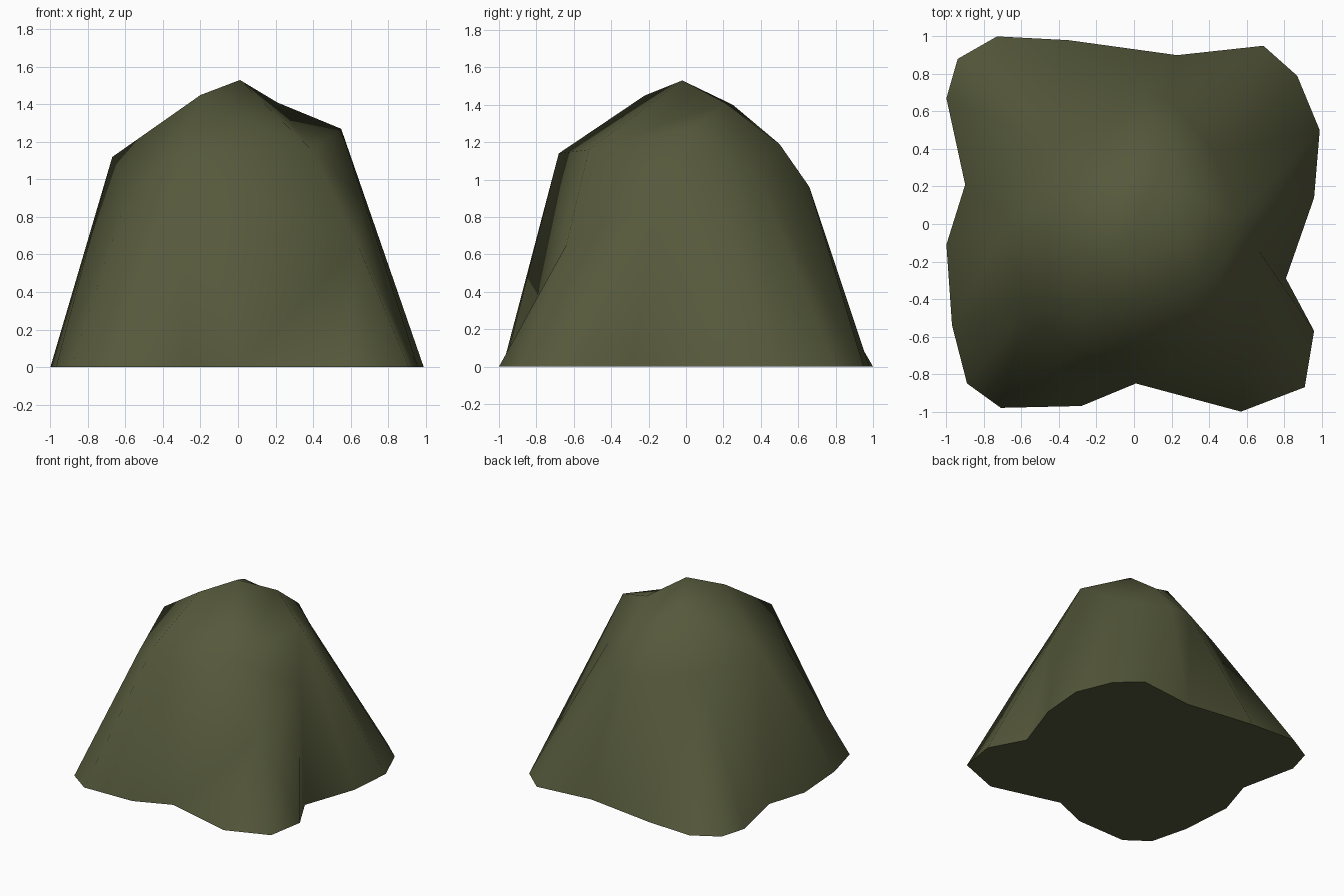
import bpy, bmesh, math

if "Cube" in bpy.data.objects:
    bpy.data.objects.remove(bpy.data.objects["Cube"])

# Contours of the mound, counter-clockwise from +x
FOOT = [(.96, .14), (.99, .50), (.87, .79), (.69, .95), (.23, .90), (-.35, .98), (-.73, 1.0),
        (-.94, .88), (-1.0, .67), (-.90, .21), (-1.0, -.11), (-.97, -.54), (-.89, -.85),
        (-.71, -.98), (-.28, -.97), (.01, -.85), (.57, -1.0), (.91, -.87), (.96, -.57), (.81, -.29)]
SHOULDER = [(.55, .03, 1.27), (.43, .38, 1.05), (.19, .66, .96), (0, .66, .96), (-.42, .42, 1.0),
            (-.67, 0, 1.12), (-.58, -.46, .95), (-.30, -.68, 1.14), (.64, -.64, .65), (.67, -.15, .89)]
CROWN = [(.21, .21, 1.41), (.20, .50, 1.19), (-.12, .25, 1.40), (-.20, -.22, 1.45), (.39, -.52, 1.16)]
PEAK = (.01, -.02, 1.53)


def stitch(bm, low, high):
    """Join two closed rings of different counts with triangles, by angle."""
    def at(ring, i):
        co = ring[i % len(ring)].co
        return math.atan2(co.y, co.x) % math.tau + math.tau * (i // len(ring))

    def mid(ring, i):
        return at(ring, i) + at(ring, i + 1)
    i = j = 0
    while i < len(low) or j < len(high):
        a, b = low[i % len(low)], high[j % len(high)]
        if j >= len(high) or (i < len(low) and mid(low, i) <= mid(high, j)):
            i += 1
            bm.faces.new((a, low[i % len(low)], b))
        else:
            j += 1
            bm.faces.new((a, high[j % len(high)], b))


bm = bmesh.new()
foot = [bm.verts.new((x, y, 0)) for x, y in FOOT]
shoulder = [bm.verts.new(p) for p in SHOULDER]
crown = [bm.verts.new(p) for p in CROWN]
peak = bm.verts.new(PEAK)

# Draped sides, crown and flat underside
stitch(bm, foot, shoulder)
stitch(bm, shoulder, crown)
for k, v in enumerate(crown):
    bm.faces.new((v, crown[(k + 1) % len(crown)], peak))
bm.faces.new(foot[::-1])
bmesh.ops.recalc_face_normals(bm, faces=bm.faces[:])

mesh = bpy.data.meshes.new("mound")
bm.to_mesh(mesh)
bm.free()
mound = bpy.data.objects.new("mound", mesh)
bpy.context.collection.objects.link(mound)

# Single olive colour
olive = bpy.data.materials.new("olive_green")
olive.diffuse_color = (.092, .1, .044, 1)
olive.use_nodes = True
olive.node_tree.nodes["Principled BSDF"].inputs["Base Color"].default_value = olive.diffuse_color
mesh.materials.append(olive)

# Soft shading, with the foot edge kept sharp
bpy.context.view_layer.objects.active = mound
mound.select_set(True)
bpy.ops.object.shade_smooth_by_angle(angle=math.radians(75))
